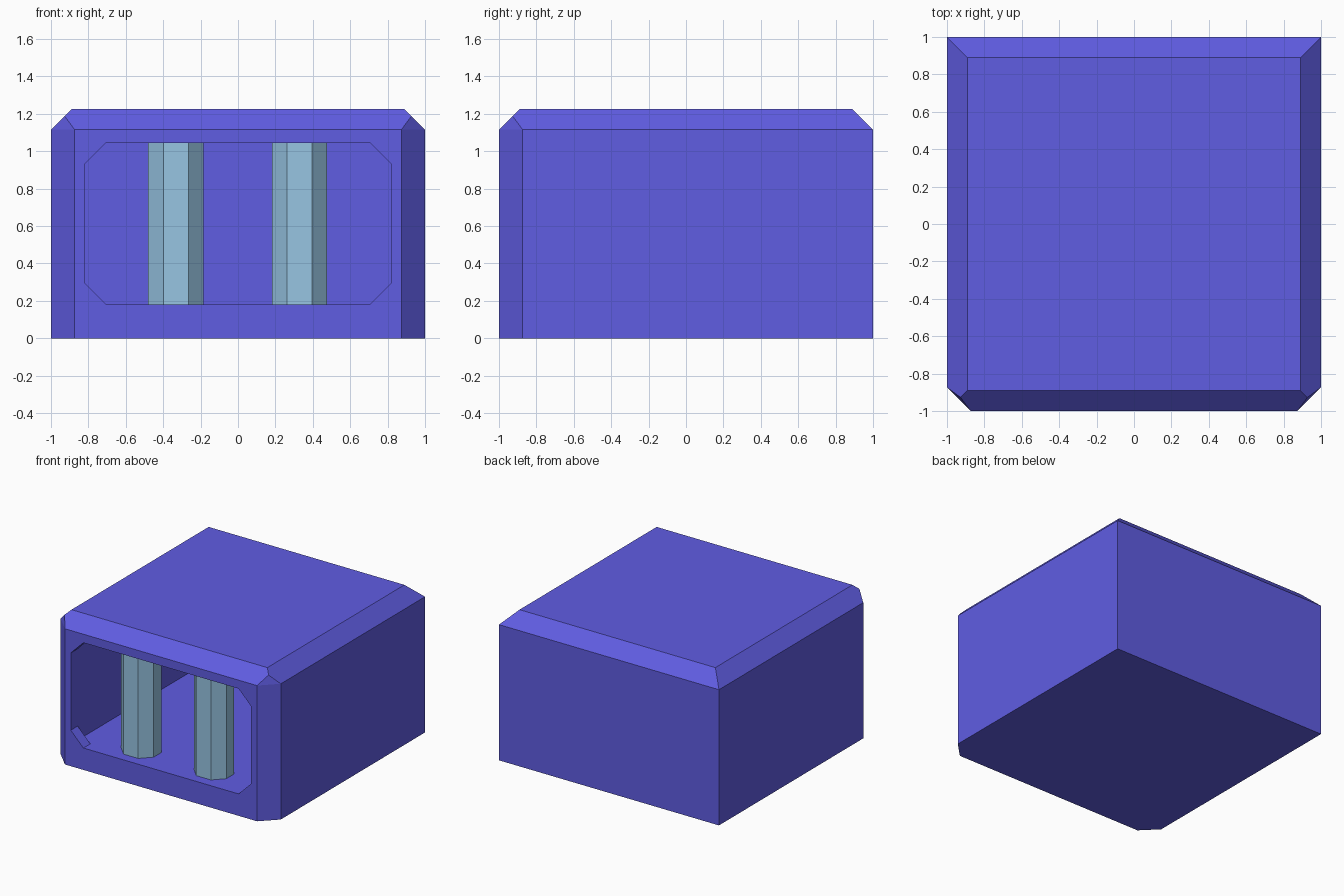
import bpy, bmesh
from mathutils import Vector

if "Cube" in bpy.data.objects:
    bpy.data.objects.remove(bpy.data.objects["Cube"])

W, H, WALL = 1.0, 1.225, 0.18      # half width, height, wall thickness
IN = W - WALL                      # inner half width
TOP = H - WALL                     # ceiling height
RIM_BACK = -0.91                   # back of the chamfered front rim


def material(name, color):
    m = bpy.data.materials.new(name)
    m.diffuse_color = (*color, 1)
    m.use_nodes = True
    m.node_tree.nodes["Principled BSDF"].inputs["Base Color"].default_value = m.diffuse_color
    return m


def finish(name, bm, mat):
    bmesh.ops.recalc_face_normals(bm, faces=bm.faces)
    me = bpy.data.meshes.new(name)
    bm.to_mesh(me)
    bm.free()
    ob = bpy.data.objects.new(name, me)
    bpy.context.collection.objects.link(ob)
    me.materials.append(mat)
    return ob


def box(bm, lo, hi):
    lo, hi = Vector(lo), Vector(hi)
    verts = bmesh.ops.create_cube(bm, size=1)["verts"]
    for v in verts:
        v.co = Vector(((lo[i] + hi[i]) / 2 + v.co[i] * (hi[i] - lo[i]) for i in range(3)))


def octagon(hw, hh, cw, ch):
    """Chamfered rectangle, counter-clockwise."""
    return [(hw - cw, -hh), (hw, -hh + ch), (hw, hh - ch), (hw - cw, hh),
            (cw - hw, hh), (-hw, hh - ch), (-hw, ch - hh), (cw - hw, -hh)]


def prism(bm, points, direction):
    face = bm.faces.new([bm.verts.new(p) for p in points])
    out = bmesh.ops.extrude_face_region(bm, geom=[face])["geom"]
    bmesh.ops.translate(bm, vec=direction, verts=[g for g in out if isinstance(g, bmesh.types.BMVert)])


def chamfer(bm, point, normal):
    """Slice off everything beyond a plane and cap the cut."""
    geom = bm.verts[:] + bm.edges[:] + bm.faces[:]
    cut = bmesh.ops.bisect_plane(bm, geom=geom, plane_co=point, plane_no=normal, clear_outer=True)
    edges = [e for e in cut["geom_cut"] if isinstance(e, bmesh.types.BMEdge)]
    bmesh.ops.contextual_create(bm, geom=edges)


blue = material("blue_shell", (0.117, 0.109, 0.767))
glass = material("pale_blue", (0.309, 0.558, 0.767))

# Outer housing: box with chamfered top edges and front upright edges
bm = bmesh.new()
box(bm, (-W, -W, 0), (W, W, H))
for s in (-1, 1):
    chamfer(bm, (s * W, 0, H - 0.11), (s, 0, 1))
    chamfer(bm, (0, s * W, H - 0.11), (0, s, 1))
for s in (-1, 1):
    chamfer(bm, (s * (W - 0.127), -W, 0), (s, -1, 0))

# Front top corners: lean the tip of each upright chamfer back into a small triangle
for tip in [v for v in bm.verts if H - 0.1 < v.co.z < H - 0.01]:
    low = [e.other_vert(tip) for e in tip.link_edges if e.other_vert(tip).co.z < tip.co.z]
    bmesh.ops.connect_vert_pair(bm, verts=low)
    tip.co = (0.927 if tip.co.x > 0 else -0.927, -0.927, H - 0.037)

housing = finish("housing", bm, blue)

# Cutters: inner room and chamfered front opening
bm = bmesh.new()
box(bm, (-IN, RIM_BACK, WALL), (IN, IN, TOP))
room = finish("room_cutter", bm, blue)
bm = bmesh.new()
mid = (WALL + TOP) / 2
prism(bm, [(x, -1.2, mid + z) for x, z in octagon(IN, (TOP - WALL) / 2, 0.115, 0.115)],
      (0, 1.2 + RIM_BACK + 0.001, 0))
opening = finish("opening_cutter", bm, blue)

bpy.context.view_layer.objects.active = housing
for cutter in (room, opening):
    mod = housing.modifiers.new(cutter.name, "BOOLEAN")
    mod.operation, mod.solver, mod.object = "DIFFERENCE", "EXACT", cutter
    bpy.ops.object.modifier_apply(modifier=mod.name)
    bpy.data.objects.remove(cutter)

# Two eight-sided posts just behind the opening
for side, x0 in (("left", -0.332), ("right", 0.329)):
    bm = bmesh.new()
    prism(bm, [(x0 + x, -0.782 + y, WALL) for x, y in octagon(0.148, 0.135, 0.081, 0.085)],
          (0, 0, TOP - WALL))
    finish(side + "_post", bm, glass)
